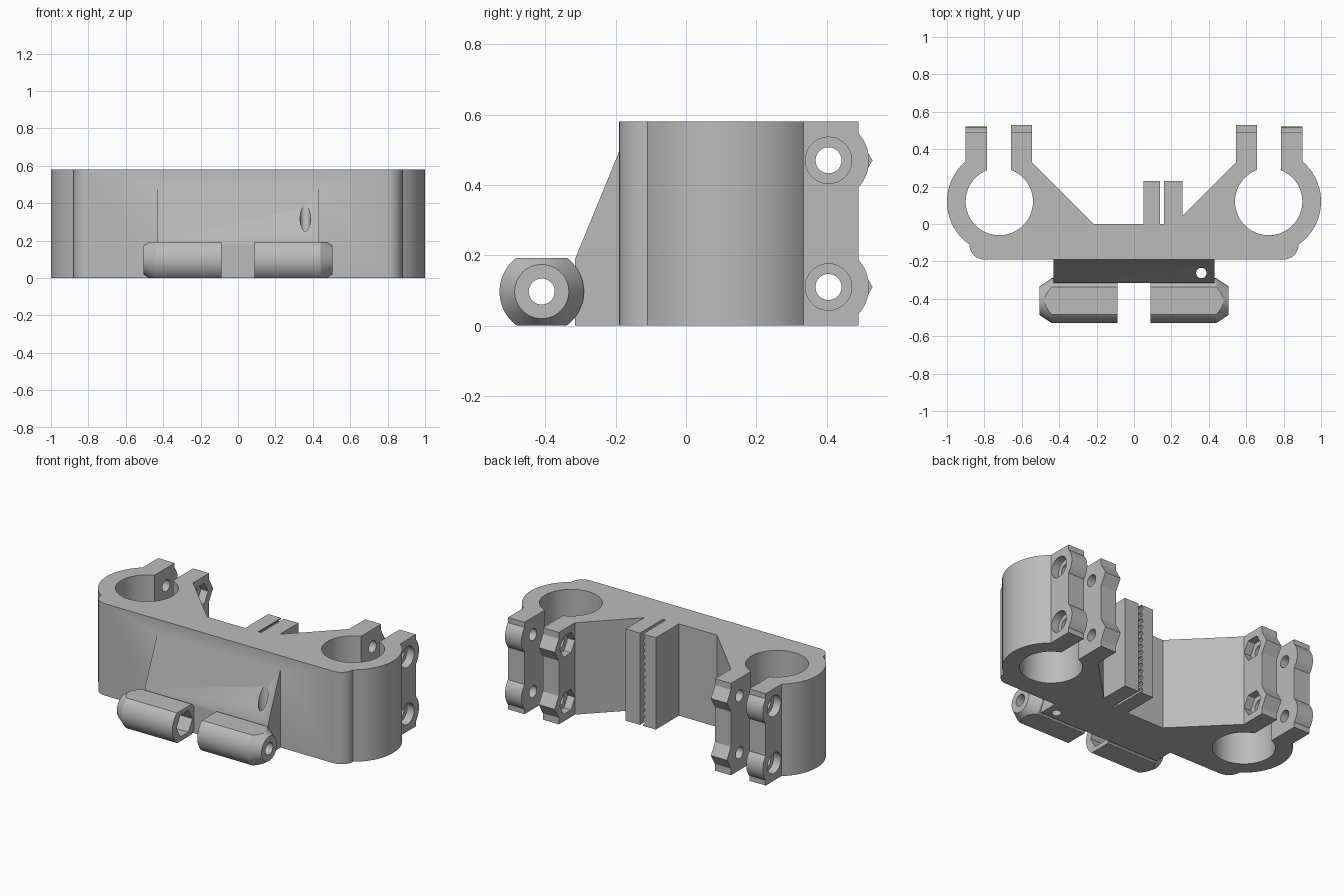
import bpy, bmesh, math

if "Cube" in bpy.data.objects:
    bpy.data.objects.remove(bpy.data.objects["Cube"], do_unlink=True)

# Single plastic colour
grey = bpy.data.materials.new("plain grey plastic")
grey.use_nodes = True
grey.diffuse_color = (0.5, 0.5, 0.5, 1)
grey.node_tree.nodes["Principled BSDF"].inputs["Base Color"].default_value = grey.diffuse_color

HEIGHT = 0.58
SCREW_Y, SCREW_Z = 0.405, (0.11, 0.47)
TUBE = (-0.41, 0.097)


def arc(centre, r, start, end, n):
    """Points on an arc, angles in degrees."""
    angles = [math.radians(start + (end - start) * i / n) for i in range(n + 1)]
    return [(centre[0] + r * math.cos(a), centre[1] + r * math.sin(a)) for a in angles]


def circle(centre, r, n=40, turn=0):
    return arc(centre, r, turn, turn + 360, n)[:-1]


def loft(name, sections, axis):
    """Join equal-sized outlines, each given as (points, position on axis)."""
    place = {"x": lambda a, b, t: (t, a, b),
             "y": lambda a, b, t: (a, t, b),
             "z": lambda a, b, t: (a, b, t)}[axis]
    bm = bmesh.new()
    rings = [[bm.verts.new(place(a, b, t)) for a, b in pts] for pts, t in sections]
    bm.faces.new(rings[0])
    bm.faces.new(rings[-1])
    for low, high in zip(rings, rings[1:]):
        for i in range(len(low)):
            bm.faces.new((low[i - 1], low[i], high[i], high[i - 1]))
    bmesh.ops.recalc_face_normals(bm, faces=bm.faces)
    mesh = bpy.data.meshes.new(name)
    bm.to_mesh(mesh)
    bm.free()
    mesh.materials.append(grey)
    obj = bpy.data.objects.new(name, mesh)
    bpy.context.collection.objects.link(obj)
    return obj


def prism(name, pts, lo, hi, axis):
    return loft(name, [(pts, lo), (pts, hi)], axis)


def combine(target, tool, operation):
    """Apply a boolean and remove the tool."""
    mod = target.modifiers.new(operation, "BOOLEAN")
    mod.operation, mod.solver, mod.object = operation, "EXACT", tool
    bpy.context.view_layer.objects.active = target
    bpy.ops.object.modifier_apply(modifier=mod.name)
    bpy.data.objects.remove(tool, do_unlink=True)


# Body outline: one split ring clamp, mirrored, joined by the plate
ring = (0.72, 0.12)
side = arc((0.80, -0.11), 0.08, -90, 0, 8)
side += arc(ring, 0.28, -55.2, 50, 32)[1:]
side += [(0.90, 0.49), (0.785, 0.49)]
side += arc(ring, 0.18, 68.8, -249.5, 64)
side += [(0.657, 0.49), (0.545, 0.49), (0.545, 0.33)]
belt_posts = [(0.26, 0.045), (0.26, 0.23), (0.16, 0.23), (0.16, 0),
              (0.14, 0), (0.14, 0.23), (0.05, 0.23), (0.05, 0), (-0.215, 0)]
outline = side + belt_posts + [(-x, y) for x, y in reversed(side)]
body = prism("carriage_body", outline, 0, HEIGHT, "z")

# Belt teeth grooves
for i in range(14):
    groove = circle((0.14, 0.02 + i * 0.0415), 0.014, 10)
    combine(body, prism("belt_groove", groove, 0.005, 0.25, "y"), "DIFFERENCE")

# Clamp ears: bosses, screw holes, round recesses outside, hexagon nut traps inside
for s in (-1, 1):
    for z in SCREW_Z:
        at = (SCREW_Y, z)
        combine(body, prism("round_boss", arc(at, 0.115, -50, 50, 12),
                            s * 0.785, s * 0.90, "x"), "UNION")
        combine(body, prism("nut_boss", arc(at, 0.125, -60, 60, 2),
                            s * 0.545, s * 0.657, "x"), "UNION")
        combine(body, prism("screw_hole", circle(at, 0.037),
                            s * 0.50, s * 0.95, "x"), "DIFFERENCE")
        combine(body, prism("head_recess", circle(at, 0.066),
                            s * 0.85, s * 0.95, "x"), "DIFFERENCE")
        combine(body, prism("nut_trap", circle(at, 0.075, 6),
                            s * 0.50, s * 0.595, "x"), "DIFFERENCE")

# Sloped front bracket
wedge = [(-0.315, 0), (-0.315, 0.19), (-0.19, 0.495), (-0.15, 0.495), (-0.15, 0)]
bracket = prism("front_bracket", wedge, -0.43, 0.43, "x")

# Hinge barrels with tapered outer ends and flattened top and bottom
for s in (-1, 1):
    barrel = loft("hinge_barrel", [(circle(TUBE, 0.12, 48), s * 0.087),
                                   (circle(TUBE, 0.12, 48), s * 0.44),
                                   (circle(TUBE, 0.077, 48), s * 0.505)], "x")
    slab = [(-0.6, 0), (-0.2, 0), (-0.2, 0.192), (-0.6, 0.192)]
    combine(barrel, prism("flat_limits", slab, -0.6, 0.6, "x"), "INTERSECT")
    combine(bracket, barrel, "UNION")

# Pivot bore, pivot nut trap and vertical cable hole
combine(bracket, prism("pivot_bore", circle(TUBE, 0.037), -0.6, 0.6, "x"), "DIFFERENCE")
combine(bracket, prism("pivot_nut_trap", circle(TUBE, 0.08, 6), -0.2, -0.05, "x"), "DIFFERENCE")
combine(bracket, prism("cable_hole", circle((0.36, -0.262), 0.028, 24), -0.1, 0.7, "z"),
        "DIFFERENCE")

# Join bracket to body and keep crisp edges
combine(body, bracket, "UNION")
bpy.ops.object.select_all(action="DESELECT")
body.select_set(True)
bpy.context.view_layer.objects.active = body
bpy.ops.object.shade_smooth_by_angle(angle=math.radians(25))
